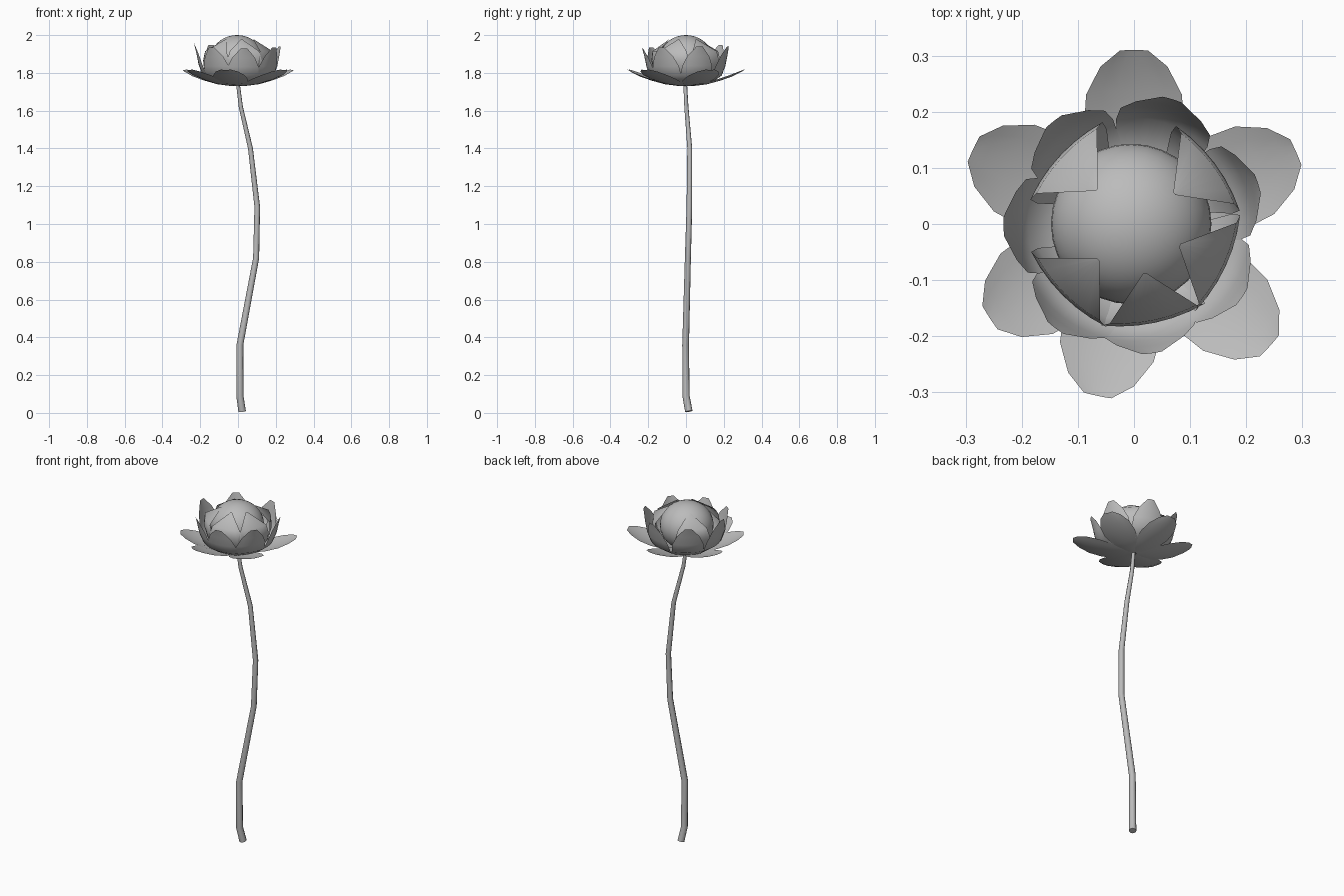
import bpy, bmesh
from math import sin, cos, radians
from mathutils import Vector

old = bpy.data.objects.get("Cube")
if old:
    bpy.data.objects.remove(old, do_unlink=True)

GREY = (0.5, 0.5, 0.5, 1)
mat = bpy.data.materials.new("soft grey")
mat.use_nodes = True
mat.diffuse_color = GREY
mat.node_tree.nodes["Principled BSDF"].inputs["Base Color"].default_value = GREY


def finish(name, bm):
    mesh = bpy.data.meshes.new(name)
    bm.to_mesh(mesh)
    bm.free()
    for p in mesh.polygons:
        p.use_smooth = True
    obj = bpy.data.objects.new(name, mesh)
    mesh.materials.append(mat)
    bpy.context.collection.objects.link(obj)
    return obj


def petal(name, angle, profile, wrap, reach=1.0, rise=1.0, lift=0.0):
    """Profile rows are (radius, height above base, half width), bent round a wrap radius."""
    bm = bmesh.new()
    a = radians(angle)
    out, side = Vector((cos(a), sin(a), 0)), Vector((-sin(a), cos(a), 0))
    rows = []
    for r, h, w in profile:
        row = []
        for i in range(-3, 4):
            s = i / 3
            t = s * w / wrap
            p = out * (r * reach - wrap * (1 - cos(t))) + side * wrap * sin(t)
            p.z = BASE + h * rise + lift * s * s * w
            row.append(bm.verts.new(p))
        rows.append(row)
    for lo, hi in zip(rows, rows[1:]):
        for i in range(6):
            bm.faces.new((lo[i], lo[i + 1], hi[i + 1], hi[i]))
    return finish(name, bm)


BASE = 1.73

# Wide open outer petals, broad enough at the base to overlap
outer = [(0.01, 0, 0.02), (0.05, 0.002, 0.045), (0.11, 0.01, 0.075), (0.18, 0.03, 0.09),
         (0.24, 0.052, 0.086), (0.285, 0.075, 0.06), (0.31, 0.09, 0.025)]
for n, (ang, reach) in enumerate([(90, 1), (24, 1.02), (-42, 1.05), (-102, 1.01),
                                  (-147, 0.99), (155, 1.02)], 1):
    petal(f"outer_petal_{n}", ang, outer, 0.4, reach, 0.95, 0.1)

# Upright cupped middle petals
middle = [(0.02, 0.004, 0.02), (0.13, 0.018, 0.07), (0.185, 0.055, 0.088),
          (0.205, 0.105, 0.086), (0.215, 0.155, 0.062), (0.228, 0.205, 0.018)]
for n, (ang, rise) in enumerate([(73, 1.02), (128, 1.06), (181, 1.1), (-127, 1),
                                 (-82, 0.97), (-34, 1), (18, 1.02)], 1):
    petal(f"middle_petal_{n}", ang, middle, 0.2, 1.02, rise)

# Inner petals whose tips fold over the bud
inner = [(0.02, 0.008, 0.02), (0.12, 0.028, 0.06), (0.165, 0.08, 0.092),
         (0.18, 0.135, 0.096), (0.175, 0.185, 0.08), (0.09, 0.248, 0.003)]
for n, ang in enumerate([137, 37, -25, -78, -135], 1):
    petal(f"inner_petal_{n}", ang, inner, 0.3)

# Rounded bud core
bm = bmesh.new()
bmesh.ops.create_uvsphere(bm, u_segments=32, v_segments=20, radius=1)
bmesh.ops.scale(bm, vec=(0.143, 0.143, 0.132), verts=bm.verts)
bmesh.ops.translate(bm, vec=(-0.005, 0, 1.868), verts=bm.verts)
finish("bud_core", bm)

# Bent tapering stem: x, y, z, radius
path = [(0.022, 0.015, 0.008, 0.02), (0.01, 0, 0.09, 0.019), (0.01, -0.002, 0.36, 0.018),
        (0.096, 0.01, 0.82, 0.016), (0.102, 0.018, 1.09, 0.015), (0.066, 0.02, 1.4, 0.013),
        (0.015, 0.002, 1.62, 0.011), (0, -0.004, 1.74, 0.01)]
curve = bpy.data.curves.new("stem", "CURVE")
curve.dimensions = "3D"
curve.bevel_depth = 1
curve.bevel_resolution = 2
curve.use_fill_caps = True
line = curve.splines.new("POLY")
line.points.add(len(path) - 1)
for pt, (x, y, z, r) in zip(line.points, path):
    pt.co = (x, y, z, 1)
    pt.radius = r
curve.materials.append(mat)
stem = bpy.data.objects.new("stem", curve)
bpy.context.collection.objects.link(stem)
bpy.context.view_layer.objects.active = stem
stem.select_set(True)
bpy.ops.object.convert(target="MESH")
bpy.ops.object.shade_smooth_by_angle(angle=radians(50))
